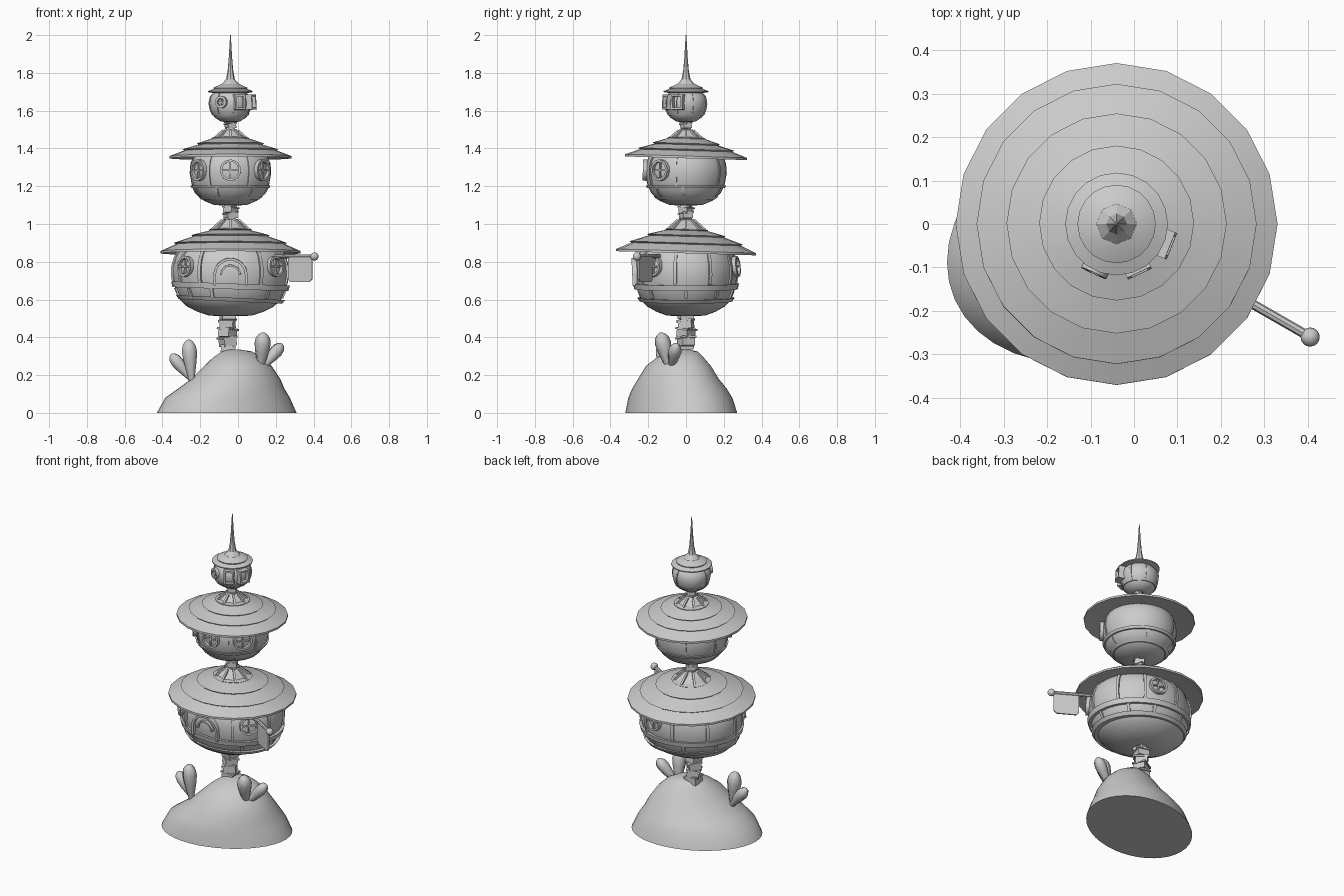
import bpy, bmesh, math
from math import sin, cos, radians, pi
from mathutils import Vector, Matrix

cube = bpy.data.objects.get("Cube")
if cube:
    bpy.data.objects.remove(cube)

grey = bpy.data.materials.new("plain grey")
grey.use_nodes = True
grey.diffuse_color = (0.6, 0.6, 0.6, 1)
grey.node_tree.nodes["Principled BSDF"].inputs["Base Color"].default_value = (0.6, 0.6, 0.6, 1)
AXIS = -0.04


def finish(name, bm, loc=(0, 0, 0), angle=35):
    """Turn a bmesh into a named, shaded object."""
    bmesh.ops.recalc_face_normals(bm, faces=bm.faces)
    me = bpy.data.meshes.new(name)
    bm.to_mesh(me)
    bm.free()
    me.materials.append(grey)
    ob = bpy.data.objects.new(name, me)
    ob.location = loc
    bpy.context.collection.objects.link(ob)
    bpy.ops.object.select_all(action='DESELECT')
    ob.select_set(True)
    bpy.context.view_layer.objects.active = ob
    bpy.ops.object.shade_smooth_by_angle(angle=radians(angle))
    return ob


def skin(bm, rings, closed=True):
    """Bridge successive rings of points and cap both ends."""
    rows = [[bm.verts.new(p) for p in ring] for ring in rings]
    n = len(rows[0])
    for a, b in zip(rows, rows[1:]):
        for i in range(n if closed else n - 1):
            j = (i + 1) % n
            bm.faces.new((a[i], a[j], b[j], b[i]))
    if closed:
        bm.faces.new(rows[0])
        bm.faces.new(rows[-1])


def lathe(name, profile, segs=32, sx=1, x=AXIS, angle=35):
    bm = bmesh.new()
    skin(bm, [[(r * sx * cos(2 * pi * i / segs), r * sin(2 * pi * i / segs), z)
               for i in range(segs)] for r, z in profile])
    return finish(name, bm, (x, 0, 0), angle)


def radius(profile, z):
    for (r0, z0), (r1, z1) in zip(profile, profile[1:]):
        if z0 <= z <= z1 and z1 > z0:
            return r0 + (r1 - r0) * (z - z0) / (z1 - z0)
    return profile[-1][0]


def rib(name, body, sx, deg, z0, z1, width=0.016, out=0.008):
    """Raised seam that follows the wall of a body."""
    rings = []
    for k in range(9):
        z = z0 + (z1 - z0) * k / 8
        r = radius(body, z)
        half = width / 2 / r
        a = radians(deg)
        rings.append([(q * sx * cos(t), q * sin(t), z) for q, t in
                      ((r - .01, a - half), (r + out, a - half), (r + out, a + half), (r - .01, a + half))])
    bm = bmesh.new()
    skin(bm, rings)
    finish(name, bm, (AXIS, 0, 0))


def band(name, body, sx, z0, z1, out, tilt=0):
    prof = [(radius(body, z0) - .02, z0), (radius(body, z0) + out, z0),
            (radius(body, z1) + out, z1), (radius(body, z1) - .02, z1)]
    ob = lathe(name, prof, 32, sx)
    mid = Vector((AXIS, 0, (z0 + z1) / 2))
    ob.matrix_world = (Matrix.Translation(mid) @ Matrix.Rotation(tilt, 4, 'Y')
                       @ Matrix.Translation(-mid) @ Matrix.Translation((AXIS, 0, 0)))


def frame(body, sx, deg, z):
    """Local frame on a wall: x sideways, y up, z outwards."""
    a, r = radians(deg), radius(body, z)
    slope = (radius(body, z + .03) - radius(body, z - .03)) / .06
    n = Vector((cos(a), sx * sin(a), -slope)).normalized()
    side = Vector((0, 0, 1)).cross(n).normalized()
    m = Matrix((side, n.cross(side), n)).transposed().to_4x4()
    return Matrix.Translation((AXIS + r * sx * cos(a), r * sin(a), z)) @ m


def box(bm, m, c, size):
    bmesh.ops.create_cube(bm, size=1, matrix=m @ Matrix.Translation(c) @ Matrix.Diagonal((*size, 1)))


def arc_frame(bm, m, r, w, h, a0=0, a1=360, segs=24):
    """Square-section ring or arch standing on a wall."""
    full = a1 - a0 == 360
    rings = []
    for i in range(segs + 1):
        t = radians(a0 + (a1 - a0) * i / segs)
        rings.append([m @ Vector((q * cos(t), q * sin(t), d))
                      for q, d in ((r - w, -.02), (r - w, h), (r, h), (r, -.02))])
    skin(bm, rings)
    if full:
        bmesh.ops.remove_doubles(bm, verts=bm.verts, dist=1e-5)


def porthole(name, body, sx, deg, z, r):
    m = frame(body, sx, deg, z)
    bm = bmesh.new()
    arc_frame(bm, m, r, .012, .014)
    box(bm, m, (0, 0, 0), (2 * r - .01, .008, .016))
    box(bm, m, (0, 0, 0), (.008, 2 * r - .01, .016))
    finish(name, bm)


def square_window(name, body, sx, deg, z, w, h, d=.014):
    m = frame(body, sx, deg, z)
    bm = bmesh.new()
    for s in (-1, 1):
        box(bm, m, (s * w / 2, 0, 0), (.01, h + .01, 2 * d))
        box(bm, m, (0, s * h / 2, 0), (w, .01, 2 * d))
    finish(name, bm)


# Mound: skewed oval levels (z, centre x, radius x, centre y, radius y)
LEVELS = [(0, -.06, .37, -.025, .29), (.08, -.055, .33, -.03, .27), (.13, -.035, .28, -.035, .245),
          (.18, -.012, .236, -.04, .21), (.25, 0, .177, -.04, .168), (.295, 0, .13, -.03, .12),
          (.325, -.005, .08, -.015, .075), (.335, -.02, .03, -.01, .03)]
bm = bmesh.new()
skin(bm, [[(cx + rx * cos(t), cy + ry * sin(t) + .17 * rx * cos(t), z)
           for t in (2 * pi * i / 40 for i in range(40))] for z, cx, rx, cy, ry in LEVELS])
finish("mound", bm, angle=50)


# Twisted posts between the storeys
def post(name, x, z0, z1, half, boards):
    bm = bmesh.new()
    step = (z1 - z0) / boards
    for k in range(boards):
        m = (Matrix.Translation((x, 0, z0 + step * (k + .5))) @ Matrix.Rotation(k * .45, 4, 'Z')
             @ Matrix.Rotation(.13 * (-1) ** k, 4, 'Y'))
        box(bm, m, (0, 0, 0), (half * 1.7, half * 1.7, step * 1.1))
        box(bm, m, (0, 0, step * .42), (half * 2, half * 2, step * .22))
    finish(name, bm)


post("lower_post", -.055, .31, .54, .042, 5)
post("middle_post", AXIS, 1.0, 1.12, .033, 4)
post("upper_post", AXIS, 1.48, 1.56, .027, 3)

# Round house bodies
LOW = [(.03, .512), (.1, .515), (.155, .535), (.205, .563), (.24, .6), (.262, .66), (.273, .72),
       (.272, .78), (.255, .84), (.2, .9)]
MID = [(.02, 1.098), (.085, 1.1), (.14, 1.123), (.185, 1.165), (.205, 1.21), (.216, 1.27),
       (.212, 1.32), (.195, 1.36), (.15, 1.4)]
TOP = [(.02, 1.54), (.05, 1.542), (.085, 1.565), (.105, 1.6), (.112, 1.64), (.104, 1.675), (.08, 1.7)]
LX = 1.12
lathe("lower_body", LOW, sx=LX)
lathe("middle_body", MID)
lathe("top_body", TOP)
band("lower_body_upper_band", LOW, LX, .655, .685, .014, .035)
band("lower_body_lower_band", LOW, LX, .59, .61, .014, .045)
band("middle_body_upper_band", MID, 1, 1.19, 1.205, .01)
band("middle_body_lower_band", MID, 1, 1.13, 1.145, .006)
band("top_body_band", TOP, 1, 1.575, 1.585, .005)
for i, a in enumerate((-150, -122, -58, -12, 28, 60, 100, 140, 180)):
    rib(f"lower_body_seam_{i}", LOW, LX, a, .68, .87)
    rib(f"lower_body_short_seam_{i}", LOW, LX, a + 12, .605, .66)
for i, a in enumerate((-165, -122, -62, -15, 55, 115, 165)):
    rib(f"middle_body_seam_{i}", MID, 1, a, 1.2, 1.37, .012, .005)
    rib(f"middle_body_short_seam_{i}", MID, 1, a + 10, 1.14, 1.195, .012, .005)
for i in range(7):
    rib(f"top_body_seam_{i}", TOP, 1, -130 + i * 51, 1.58, 1.69, .009, .005)

# Windows and arched door
for i, a in enumerate((-141, -39, 75)):
    porthole(f"lower_porthole_{i}", LOW, LX, a, .775, .055)
for i, a in enumerate((-141, -90, -39)):
    porthole(f"middle_porthole_{i}", MID, 1, a, 1.285, .056)
porthole("top_porthole", TOP, 1, -115, 1.645, .032)
square_window("top_front_window", TOP, 1, -65, 1.645, .05, .07)
square_window("top_side_window", TOP, 1, -22, 1.645, .055, .07, .024)
m = frame(LOW, LX, -90, .73)
bm = bmesh.new()
arc_frame(bm, m, .09, .014, .012, 0, 180)
arc_frame(bm, m, .055, .01, .012, 0, 180)
for s in (-1, 1):
    box(bm, m, (s * .083, -.025, 0), (.014, .06, .024))
finish("door_arch", bm)


# Layered roofs, slightly tipped, each with a ribbed cap
def roof(name, layers, under, z, cap):
    prof = [(.02, z + .01), (under, z + .01), (layers[0][0], layers[0][1] - .012)]
    for r_out, z_out, r_in, z_in in layers:
        prof += [(r_out, z_out), (r_in, z_in)]
    ob = lathe(name, prof, 20, angle=20)
    tip = (Matrix.Translation((AXIS, 0, z)) @ Matrix.Rotation(-.03, 4, 'X')
           @ Matrix.Translation((0, 0, -z)))
    ob.matrix_world = tip
    r0, z0, r1, z1 = cap
    lathe(name + "_cap", [(r0, z0 - .015), (r0, z0), (r1, z1), (r1 - .01, z1 + .006)], 8, angle=20)
    bm = bmesh.new()
    for k in range(8):
        turn = Matrix.Translation((AXIS, 0, 0)) @ Matrix.Rotation(k * pi / 4, 4, 'Z')
        a, b = Vector((r0 + .004, 0, z0)), Vector((r1, 0, z1))
        slope = Matrix.Translation((a + b) / 2) @ Matrix.Rotation(math.atan2(z0 - z1, r1 - r0) + pi, 4, 'Y')
        box(bm, turn @ slope, (0, 0, 0), ((a - b).length + .006, .012, .014))
    finish(name + "_cap_ribs", bm)


roof("lower_roof", [(.37, .857, .29, .893), (.3, .9, .2, .934), (.208, .941, .11, .966), (.115, .97, .04, .985)],
     .24, .855, (.098, .97, .045, 1.018))
roof("middle_roof", [(.322, 1.36, .245, 1.389), (.253, 1.396, .17, 1.42), (.178, 1.427, .1, 1.452),
                     (.1, 1.456, .04, 1.465)], .18, 1.355, (.085, 1.452, .04, 1.492))

# Top roof and spire
lathe("top_roof", [(.07, 1.69), (.118, 1.698), (.118, 1.704), (.088, 1.715), (.09, 1.721), (.05, 1.74), (.02, 1.745)],
      20, angle=20)
lathe("spire", [(.05, 1.73), (.046, 1.742), (.024, 1.765), (.015, 1.81), (.009, 1.88), (.002, 2.0)], 8, angle=20)


# Tapered lobes of the plants growing on the mound
def lobe(bm, base, tip, r):
    base, tip = Vector(base), Vector(tip)
    d = tip - base
    turn = Matrix.Translation(base) @ d.to_track_quat('Z', 'Y').to_matrix().to_4x4()
    rings = []
    for f, w in ((0, .35), (.25, .62), (.5, .88), (.7, 1), (.85, .88), (.95, .55), (1, .15)):
        rings.append([turn @ Vector((r * w * c * cos(t), r * w * c * sin(t), f * d.length))
                      for t, c in ((2 * pi * i / 16, 1 if i % 2 else .9) for i in range(16))])
    skin(bm, rings)


for name, base, tall, short in (("right_plant", (-.245, -.12, .17), (-.262, -.12, .388), (-.355, -.1, .31)),
                                ("left_plant", (.12, -.09, .235), (.135, -.135, .425), (.235, -.05, .365))):
    bm = bmesh.new()
    lobe(bm, base, tall, .043)
    lobe(bm, Vector(base) + Vector((.005, .01, 0)), short, .035)
    finish(name, bm, angle=60)

# Flag on a slanted pole with a round knob
start, end = Vector((.17, -.125, .83)), Vector((.405, -.26, .828))
d = end - start
m = Matrix.Translation(start) @ d.to_track_quat('Z', 'Y').to_matrix().to_4x4()
bm = bmesh.new()
skin(bm, [[m @ Vector((.011 * cos(k * pi / 4), .011 * sin(k * pi / 4), z)) for k in range(8)] for z in (0, d.length)])
finish("flag_pole", bm)
bm = bmesh.new()
bmesh.ops.create_uvsphere(bm, u_segments=16, v_segments=10, radius=.022, matrix=Matrix.Translation(end))
finish("pole_knob", bm)
along = d.normalized()
across = Vector((-along.y, along.x, 0)) * .004
bm = bmesh.new()
outline = [(.11, .82), (.11, .71), (.125, .692), (.24, .692), (.258, .71), (.258, .82)]
skin(bm, [[(*(start + along * u + across * s).xy, z) for u, z in outline] for s in (-1, 1)])
finish("flag_cloth", bm)
